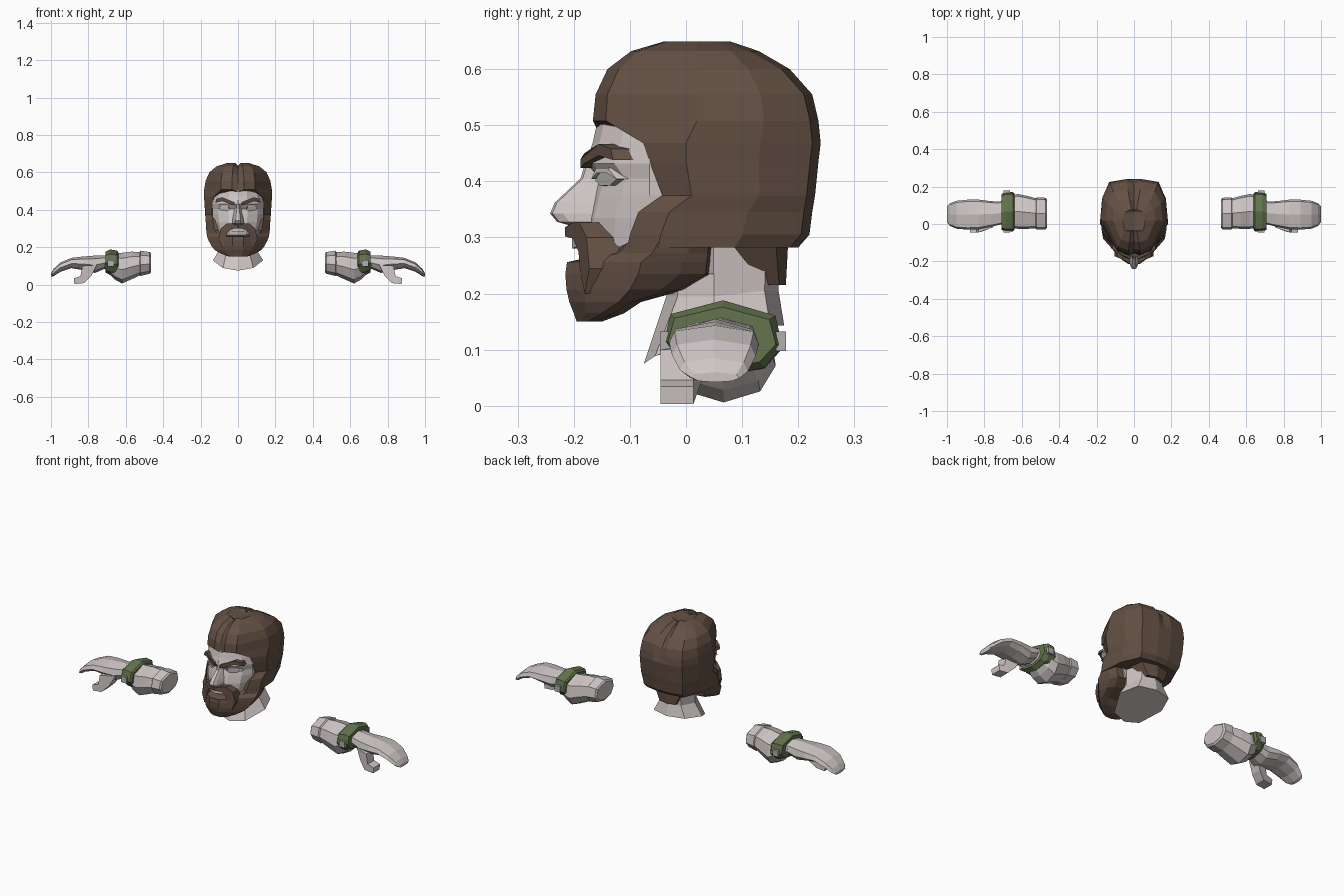
import bpy, bmesh


def material(name, rgb):
    m = bpy.data.materials.new(name)
    m.diffuse_color = (*rgb, 1)
    return m


SKIN = material("pale_skin", (0.62, 0.56, 0.555))
BROWN = material("brown_hair", (0.125, 0.080, 0.058))
GREEN = material("olive_green", (0.125, 0.175, 0.075))
GREY = material("light_grey", (0.45, 0.43, 0.43))


def finish(name, bm, mat):
    bmesh.ops.remove_doubles(bm, verts=bm.verts, dist=0.0004)
    bmesh.ops.recalc_face_normals(bm, faces=bm.faces)
    mesh = bpy.data.meshes.new(name)
    bm.to_mesh(mesh)
    bm.free()
    mesh.materials.append(mat)
    ob = bpy.data.objects.new(name, mesh)
    bpy.context.collection.objects.link(ob)
    return ob


def add_loft(bm, rings):
    """Skin closed rings of equal length and cap both ends."""
    vs = [[bm.verts.new(p) for p in r] for r in rings]
    n = len(vs[0])
    for a, b in zip(vs, vs[1:]):
        for i in range(n):
            j = (i + 1) % n
            bm.faces.new((a[i], a[j], b[j], b[i]))
    bm.faces.new(vs[0])
    bm.faces.new(vs[-1])


def mirrored(half):
    """Complete a ring from its right half, which starts and ends on x = 0."""
    return half + [(-x, y, z) for x, y, z in reversed(half[1:-1])]


def loft(name, halves, mat):
    bm = bmesh.new()
    add_loft(bm, [mirrored(h) for h in halves])
    return finish(name, bm, mat)


def prism(name, outline, front, depth, mat, sides=(1, -1)):
    """Extrude an (x, z) outline backwards from the surface y = front(x)."""
    bm = bmesh.new()
    for s in sides:
        add_loft(bm, [[(s * x, front(x) + d, z) for x, z in outline]
                      for d in (0, depth)])
    return finish(name, bm, mat)


# Hair and beard: levels are z, front y, corner x, corner y, width, mid y, back x, back y
def hair_ring(z, yf, a, ya, w, ym, b, yb):
    dip = 0.014 if z > 0.5 else 0
    return [(0, yf + dip / 2, z - dip), (a * 0.35, yf, z), (a, ya, z), (w, ym, z),
            (w * 0.94, ym * 0.45 + yb * 0.55, z), (b, yb - 0.015, z),
            (b * 0.3, yb, z), (0, yb - dip / 2, z - dip)]


beard = [
    (.150, -.195, .040, -.185, .050, -.175, .030, -.150),
    (.165, -.200, .060, -.180, .090, -.150, .060, -.110),
    (.185, -.208, .075, -.180, .125, -.120, .090, -.080),
    (.207, -.213, .080, -.180, .142, -.100, .110, .000),
    (.235, -.215, .085, -.172, .157, -.085, .130, .050),
    (.256, -.212, .085, -.165, .165, -.080, .140, .052),
    (.272, -.140, .110, -.120, .168, -.060, .140, .054),
    (.290, -.100, .125, -.105, .170, -.050, .150, .056)]
loft("beard", [hair_ring(*r) for r in beard], BROWN)

hair = [
    (.282, -.100, .125, -.105, .169, -.050, .115, .200),
    (.305, -.095, .128, -.100, .171, -.045, .120, .220),
    (.345, -.080, .135, -.085, .173, -.030, .125, .225),
    (.375, -.040, .140, -.042, .176, .010, .130, .230),
    (.435, -.060, .136, -.065, .179, .000, .132, .236),
    (.468, -.072, .132, -.076, .182, .000, .132, .240),
    (.508, -.166, .090, -.143, .181, .020, .130, .236),
    (.555, -.161, .090, -.140, .173, .020, .125, .225),
    (.600, -.140, .085, -.120, .153, .020, .110, .185),
    (.632, -.098, .070, -.085, .115, .020, .080, .130),
    (.649, -.040, .050, -.035, .060, .020, .045, .080),
    (.634, -.040, 0, -.035, 0, .020, 0, .080)]
loft("hair", [hair_ring(*r) for r in hair], BROWN)

# Nape hair tapering onto the neck
loft("nape_hair", [
    [(0, .09, .29), (.1, .08, .29), (.085, .160, .29), (0, .182, .29)],
    [(0, .14, .215), (.05, .14, .215), (.05, .166, .215), (0, .178, .215)]], BROWN)

# Face block: level z, front y, width scale
face = [(.235, -.170, .75), (.285, -.178, .88), (.335, -.176, .96), (.375, -.166, 1),
        (.405, -.158, 1), (.432, -.178, 1), (.47, -.166, .98), (.52, -.155, .9)]
loft("face", [[(0, y, z), (.05 * s, y + .012, z), (.105 * s, y + .05, z),
               (.137 * s, -.065, z), (.13 * s, .05, z), (0, .05, z)]
              for z, y, s in face], SKIN)

# Nose: level z, front y, half width
nose = [(.452, -.174, .010), (.405, -.188, .012), (.362, -.234, .018),
        (.343, -.242, .021), (.328, -.230, .022), (.318, -.195, .020)]
loft("nose", [[(0, y, z), (w * .6, y + .004, z), (w, y + .022, z),
               (w * 1.6, -.150, z), (0, -.150, z)] for z, y, w in nose], SKIN)


def face_curve(y0):
    return lambda x: y0 + .24 * min(x, .05) + .7 * max(0, x - .05)


# Brows, eyes, lids, lips, moustache
prism("eyebrow", [(.018, .424), (.045, .432), (.085, .446), (.122, .438), (.115, .458),
                  (.085, .467), (.045, .450), (.018, .440)], face_curve(-.192), .04, BROWN)
prism("eye", [(.042, .402), (.06, .392), (.085, .393), (.104, .405), (.085, .417),
              (.06, .417)], face_curve(-.172), .03, GREY)
prism("eyelid", [(.038, .404), (.06, .415), (.085, .415), (.110, .404), (.088, .424),
                 (.058, .424)], face_curve(-.178), .03, SKIN)
prism("lip", [(0, .280), (.035, .284), (.042, .292), (.02, .302), (0, .300)],
      face_curve(-.203), .04, SKIN)
prism("moustache", [(0, .302), (0, .318), (.03, .326), (.06, .327), (.092, .300),
                    (.104, .245), (.085, .200), (.066, .235), (.058, .275),
                    (.035, .298)], lambda x: -.216 + .42 * x, .06, BROWN)

# Neck flaring to a slanted collar: w, front y/z, back y/z, side z
neck = [(.135, -.075, .075, .175, .143, .130), (.092, -.035, .195, .165, .205, .195),
        (.090, -.030, .300, .168, .300, .300)]
loft("neck", [[(0, yf, zf), (w * .6, yf + .02, zf * .75 + zs * .25), (w, .05, zs),
               (w * .72, yb - .025, zb), (0, yb, zb)]
              for w, yf, zf, yb, zb, zs in neck], SKIN)

# Arms: faceted cross-section fitted into y and z limits at each x
SECTION = [(0, .45), (.06, .82), (.5, 1), (.94, .8), (1, .4), (.85, .12), (.5, 0), (.15, .12)]


def arm_part(name, stations, mat):
    bm = bmesh.new()
    for s in (1, -1):
        add_loft(bm, [[(s * x, y0 + u * (y1 - y0), z0 + v * (z1 - z0)) for u, v in SECTION]
                      for x, y0, y1, z0, z1 in stations])
    return finish(name, bm, mat)


arm_part("arm_cuff", [(.465, -.018, .130, .068, .166), (.472, -.028, .140, .058, .174),
                      (.520, -.030, .143, .046, .181), (.527, -.020, .132, .055, .172)], SKIN)
arm_part("forearm", [(.515, -.022, .135, .053, .174), (.570, -.026, .150, .028, .176),
                     (.620, -.026, .160, .006, .170), (.660, -.020, .155, .028, .168),
                     (.715, .000, .122, .085, .155)], SKIN)
arm_part("wrist_band", [(.640, -.030, .162, .060, .172), (.648, -.040, .172, .050, .182),
                        (.685, -.040, .172, .052, .188), (.708, -.032, .160, .065, .176)], GREEN)
arm_part("hand", [(.700, .000, .120, .090, .156), (.765, -.015, .122, .062, .155),
                  (.830, -.028, .130, .078, .150), (.890, -.030, .130, .088, .143),
                  (.950, -.025, .124, .068, .118), (.985, -.010, .110, .045, .085),
                  (1.00, .010, .095, .042, .060)], SKIN)

# Thumb hooking down under the palm
prism("thumb", [(.755, .105), (.785, .045), (.822, .008), (.875, .003), (.878, .034),
                (.842, .046), (.832, .100)],
      lambda x: -.018 - .027 * min(1, (x - .755) / .07), .058, SKIN)

# Buckles on both sides of the wrist band
buckle = [(.664, .098), (.698, .098), (.698, .132), (.664, .132)]
prism("front_buckle", buckle, lambda x: -.046, .02, GREY)
prism("back_buckle", buckle, lambda x: .160, .018, GREY)
